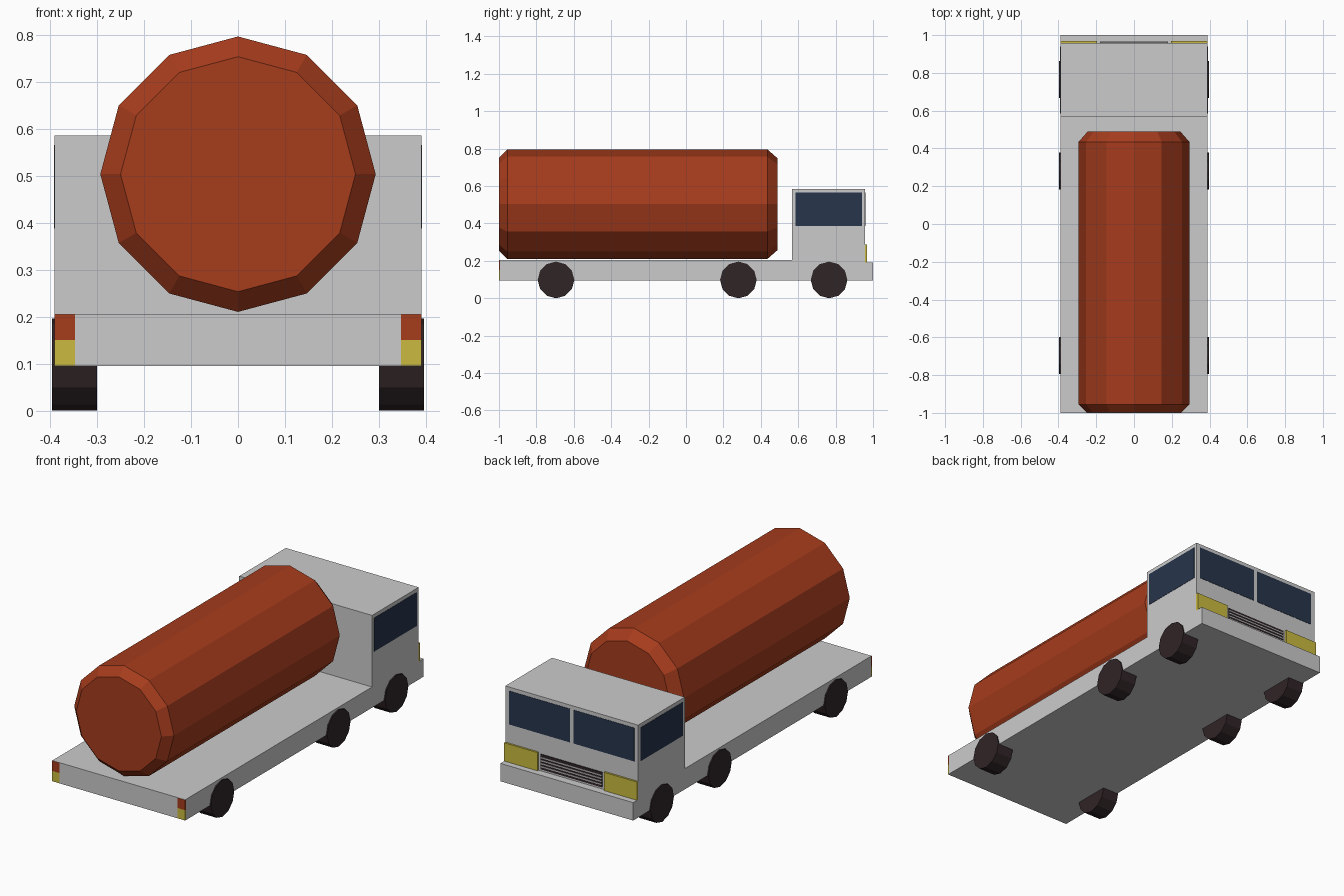
import bpy, bmesh, math

if "Cube" in bpy.data.objects:
    bpy.data.objects.remove(bpy.data.objects["Cube"])


def material(name, rgb):
    m = bpy.data.materials.new(name)
    m.diffuse_color = (*rgb, 1)
    m.use_nodes = True
    m.node_tree.nodes["Principled BSDF"].inputs["Base Color"].default_value = m.diffuse_color
    return m


RED = material("red_paint", (0.38, 0.045, 0.012))
GLASS = material("dark_glass", (0.02, 0.035, 0.07))
RUBBER = material("rubber", (0.03, 0.018, 0.02))
YELLOW = material("yellow_lamp", (0.6, 0.5, 0.05))


def finish(name, bm, mat=None):
    bmesh.ops.recalc_face_normals(bm, faces=bm.faces)
    me = bpy.data.meshes.new(name)
    bm.to_mesh(me)
    bm.free()
    ob = bpy.data.objects.new(name, me)
    bpy.context.collection.objects.link(ob)
    if mat:
        me.materials.append(mat)
    return ob


def box(name, x, y, z, mat=None):
    bm = bmesh.new()
    bmesh.ops.create_cube(bm, size=1)
    for v in bm.verts:
        v.co = [(r[0] + r[1]) / 2 + c * (r[1] - r[0]) for c, r in zip(v.co, (x, y, z))]
    return finish(name, bm, mat)


def lathe(name, rings, to_world, mat, sides=12):
    """Capped polygonal tube: rings are (position, radius) along the axis."""
    bm = bmesh.new()
    loops = []
    for p, r in rings:
        angles = [2 * math.pi * i / sides for i in range(sides)]
        loops.append([bm.verts.new(to_world(p, r * math.cos(a), r * math.sin(a))) for a in angles])
    for a, b in zip(loops, loops[1:]):
        for i in range(sides):
            j = (i + 1) % sides
            bm.faces.new((a[i], a[j], b[j], b[i]))
    bm.faces.new(loops[0])
    bm.faces.new(loops[-1])
    return finish(name, bm, mat)


# Chassis, cab and bumper as one extruded side profile
profile = [(-1, .095), (1, .095), (1, .19), (.958, .19),
           (.958, .585), (.567, .585), (.567, .205), (-1, .205)]
bm = bmesh.new()
face = bm.faces.new([bm.verts.new((-.39, y, z)) for y, z in profile])
new = bmesh.ops.extrude_face_region(bm, geom=[face])["geom"]
bmesh.ops.translate(bm, vec=(.78, 0, 0), verts=[g for g in new if isinstance(g, bmesh.types.BMVert)])
finish("cab_and_chassis", bm)

# Tank with chamfered ends
lathe("tank", [(-.999, .25), (-.955, .293), (.435, .293), (.49, .245)],
      lambda p, u, v: (u, p, .503 + v), RED)

# Grille: dark panel with light bars
box("grille_panel", (-.18, .18), (.955, .962), (.2, .28), RUBBER)
for k in range(4):
    z = .216 + .016 * k
    box(f"grille_bar_{k}", (-.18, .18), (.955, .965), (z - .003, z + .003))

# Parts repeated on both sides
for s, side in ((-1, "left"), (1, "right")):
    def span(a, b):
        return tuple(sorted((s * a, s * b)))

    for cy, label in ((-.695, "rear"), (.28, "middle"), (.765, "front")):
        lathe(f"{label}_wheel_{side}", [(s * .30, .098), (s * .396, .098)],
              lambda p, u, v: (p, cy + u, .098 + v), RUBBER)
    box(f"side_window_{side}", span(.385, .3915), (.585, .94), (.387, .565), GLASS)
    box(f"windscreen_{side}", span(.01, .367), (.955, .9595), (.387, .565), GLASS)
    box(f"headlight_{side}", span(.195, .39), (.955, .968), (.19, .287), YELLOW)
    box(f"brake_light_{side}", span(.347, .3902), (-1.001, -.995), (.15, .204), RED)
    box(f"indicator_{side}", span(.347, .3902), (-1.001, -.995), (.096, .15), YELLOW)
